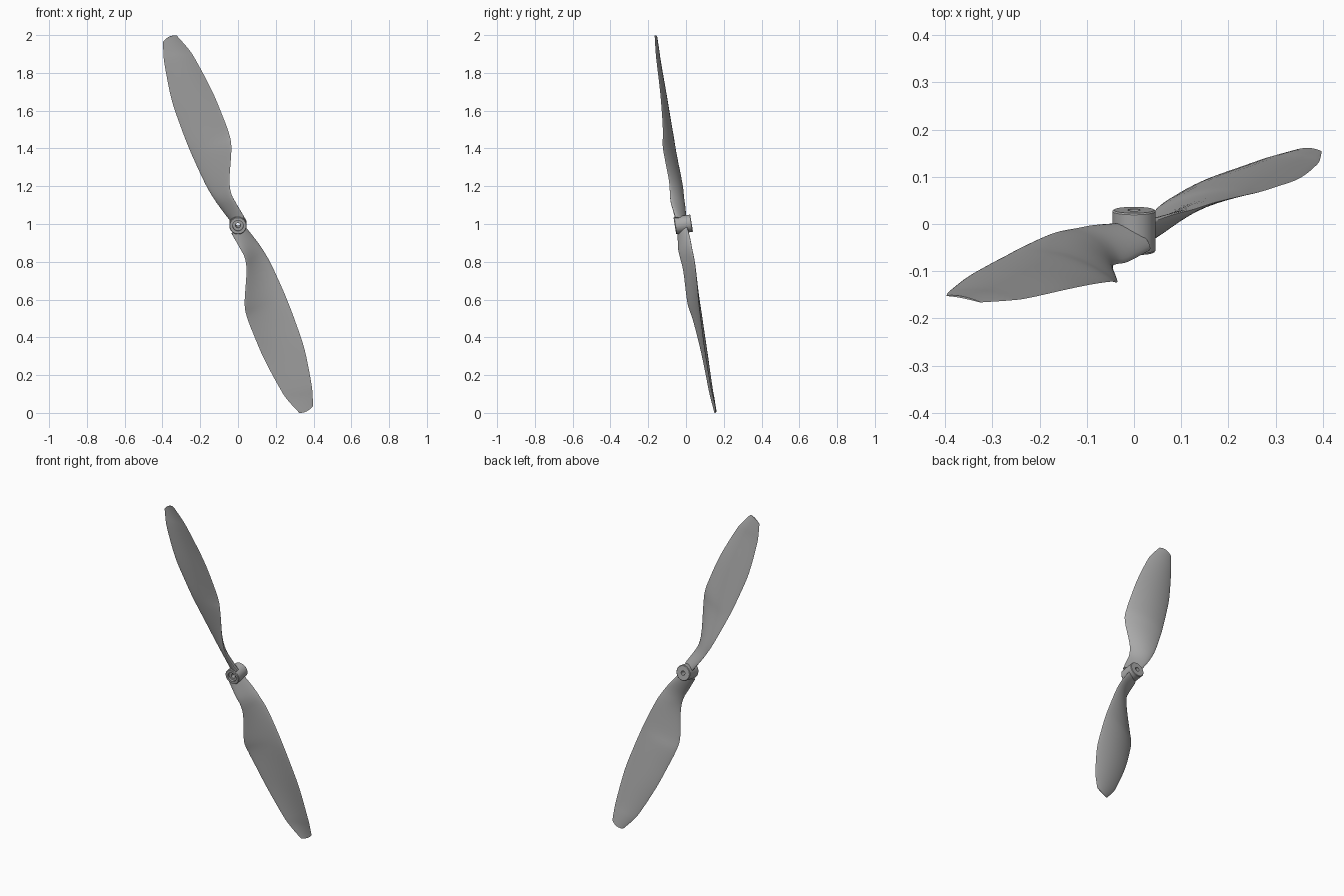
import bpy, bmesh, math
from mathutils import Vector, Matrix

if "Cube" in bpy.data.objects:
    bpy.data.objects.remove(bpy.data.objects["Cube"])

grey = bpy.data.materials.new("plain_grey")
grey.use_nodes = True
colour = (0.4, 0.4, 0.4, 1)
grey.diffuse_color = colour
grey.node_tree.nodes["Principled BSDF"].inputs["Base Color"].default_value = colour

centre = Vector((0, 0, 1))
tilt = Matrix.Rotation(math.radians(9), 4, 'X')
axis = tilt @ Vector((0, 1, 0))


def finish(bm, name, angle):
    bmesh.ops.recalc_face_normals(bm, faces=bm.faces)
    mesh = bpy.data.meshes.new(name)
    bm.to_mesh(mesh)
    bm.free()
    mesh.materials.append(grey)
    ob = bpy.data.objects.new(name, mesh)
    bpy.context.collection.objects.link(ob)
    bpy.ops.object.select_all(action='DESELECT')
    ob.select_set(True)
    bpy.context.view_layer.objects.active = ob
    bpy.ops.object.shade_smooth_by_angle(angle=math.radians(angle))
    return ob


def skin(bm, rings, closed=False):
    """Bridge a list of equal vertex rings with quads."""
    n = len(rings[0])
    pairs = list(zip(rings, rings[1:]))
    if closed:
        pairs.append((rings[-1], rings[0]))
    for a, b in pairs:
        for i in range(n):
            j = (i + 1) % n
            bm.faces.new((a[i], a[j], b[j], b[i]))


def smooth_path(points, steps=4):
    """Catmull-Rom curve through the points."""
    p = [points[0]] + points + [points[-1]]
    out = []
    for i in range(1, len(p) - 2):
        a, b, c, d = p[i - 1:i + 3]
        for k in range(steps):
            t = k / steps
            out.append(b + 0.5 * t * (c - a + t * (2 * a - 5 * b + 4 * c - d
                       + t * (3 * (b - c) + d - a))))
    return out + [points[-1]]


# Blade edges and half thickness, from root to tip
left = [(-.035, 0, 1.01), (-.087, -.003, 1.077), (-.125, -.01, 1.13),
        (-.172, -.02, 1.21), (-.235, -.048, 1.345), (-.267, -.065, 1.42),
        (-.305, -.085, 1.52), (-.352, -.112, 1.66), (-.388, -.14, 1.84),
        (-.395, -.147, 1.91), (-.397, -.152, 1.965)]
right = [(.034, -.055, 1.035), (-.013, -.08, 1.114), (-.037, -.085, 1.165),
         (-.045, -.092, 1.24), (-.035, -.122, 1.40), (-.048, -.122, 1.48),
         (-.085, -.127, 1.58), (-.14, -.138, 1.71), (-.225, -.157, 1.87),
         (-.265, -.162, 1.93), (-.325, -.166, 1.998)]
thick = [.018, .014, .012, .01, .008, .008, .007, .006, .004, .003, .002]
span = Vector((-.36, -.165, 1)).normalized()


def blade(name, turn):
    bm = bmesh.new()
    lefts = smooth_path([Vector(p) for p in left])
    rights = smooth_path([Vector(p) for p in right])
    halves = [v.x for v in smooth_path([Vector((h, 0, 0)) for h in thick])]
    rings, n = [], 12
    for k, (a, b, h) in enumerate(zip(lefts, rights, halves)):
        chord = b - a
        normal = span.cross(chord).normalized()
        grow = k / (len(lefts) - 1)
        ring = []
        for i in range(2 * n):
            t = (1 - math.cos(math.pi * i / n)) / 2
            side = 1 if i < n else -1
            bow = 4 * t * (1 - t)
            lift = bow * chord.length * .07 * min(1, grow * 4)
            p = a + chord * t + normal * (lift + side * h * bow ** .6)
            p += span * bow * .01 * grow ** 20      # rounded tip
            p = centre + turn @ (p - centre)
            ring.append(bm.verts.new(p))
        rings.append(ring)
    skin(bm, rings)
    bm.faces.new(rings[0])
    # Close the tip with a strip of quads between both sides
    tip = rings[-1]
    for i in range(n):
        j, k = (2 * n - i) % (2 * n), 2 * n - i - 1
        face = list(dict.fromkeys((tip[i], tip[i + 1], tip[k], tip[j])))
        bm.faces.new(face)
    return finish(bm, name, 50)


blade("upper_blade", Matrix.Identity(3))
blade("lower_blade", Matrix.Rotation(math.pi, 3, axis))

# Hub: turned sleeve with a through bore and a front counterbore
bm = bmesh.new()
profile = [(.013, .03), (.043, .03), (.046, .027), (.046, -.056), (.043, -.06),
           (.028, -.06), (.028, -.048), (.013, -.048)]
rings = []
for r, y in profile:
    ring = []
    for i in range(48):
        a = math.tau * i / 48
        ring.append(bm.verts.new(centre + tilt @ Vector((r * math.cos(a), y, r * math.sin(a)))))
    rings.append(ring)
skin(bm, rings, closed=True)
finish(bm, "hub", 30)
